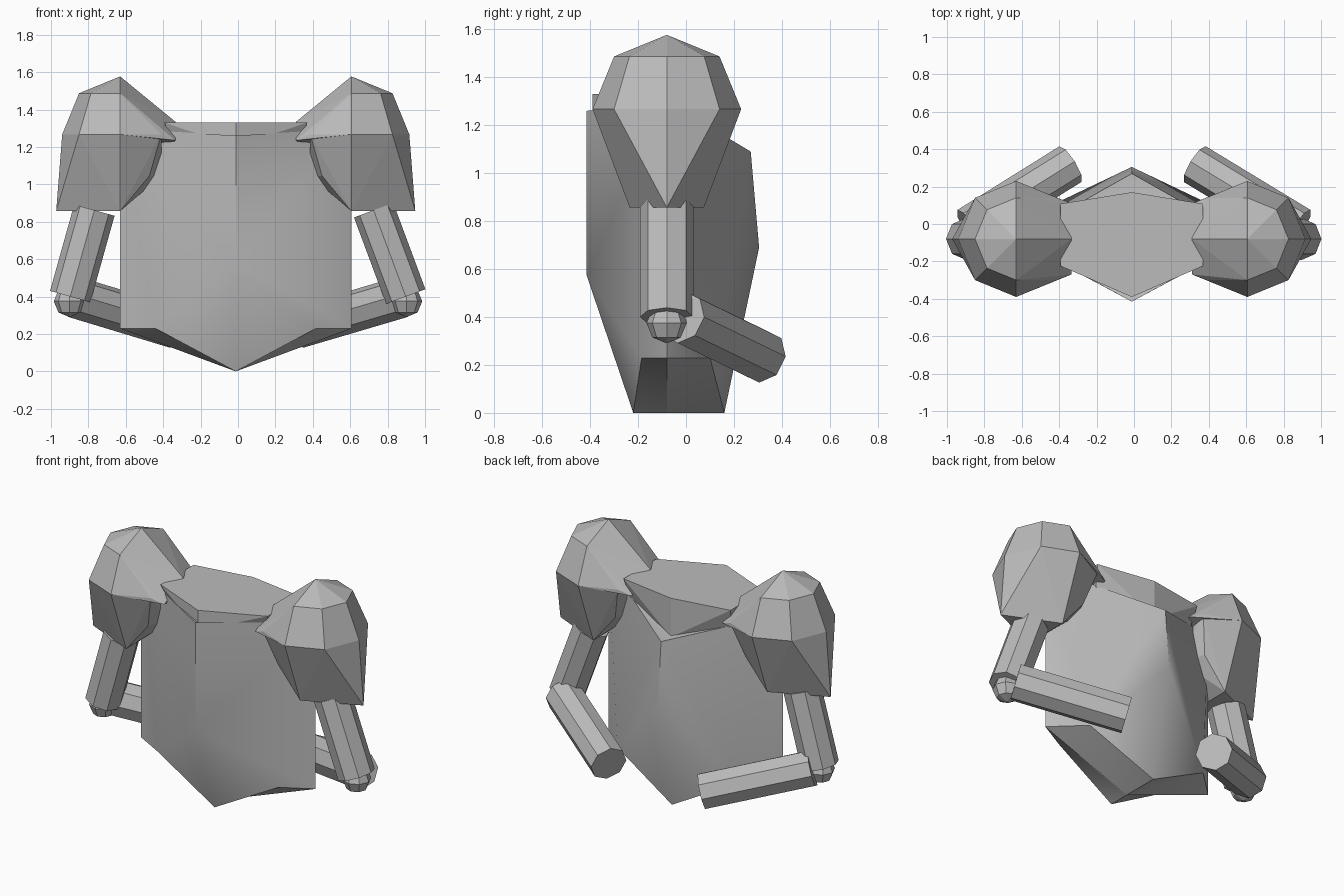
import bpy, bmesh, math
from mathutils import Vector

if "Cube" in bpy.data.objects:
    bpy.data.objects.remove(bpy.data.objects["Cube"])

grey = bpy.data.materials.new("armour grey")
grey.diffuse_color = (0.5, 0.5, 0.5, 1)
grey.use_nodes = True
grey.node_tree.nodes["Principled BSDF"].inputs["Base Color"].default_value = grey.diffuse_color
CX = -0.012  # centre line of the torso
CY = -0.08   # depth of the shoulder and side seams


def finish(bm, name, smooth=False):
    bmesh.ops.recalc_face_normals(bm, faces=bm.faces[:])
    me = bpy.data.meshes.new(name)
    bm.to_mesh(me)
    bm.free()
    me.materials.append(grey)
    ob = bpy.data.objects.new(name, me)
    bpy.context.collection.objects.link(ob)
    if smooth:
        bpy.context.view_layer.objects.active = ob
        ob.select_set(True)
        bpy.ops.object.shade_smooth_by_angle(angle=math.radians(40))
        ob.select_set(False)
    return ob


def hull(name, pts):
    bm = bmesh.new()
    for p in pts:
        bm.verts.new(p)
    bmesh.ops.convex_hull(bm, input=bm.verts[:])
    loose = [v for v in bm.verts if not v.link_faces]
    bmesh.ops.delete(bm, geom=loose, context='VERTS')
    bmesh.ops.dissolve_limit(bm, angle_limit=0.01, verts=bm.verts[:], edges=bm.edges[:])
    return finish(bm, name)


def tube(name, a, b, radius):
    a, b = Vector(a), Vector(b)
    bm = bmesh.new()
    bmesh.ops.create_cone(bm, cap_ends=True, segments=8, radius1=radius,
                          radius2=radius, depth=(b - a).length)
    rot = (b - a).to_track_quat('Z', 'Y')
    for v in bm.verts:
        v.co = rot @ v.co + (a + b) / 2
    return finish(bm, name)


# torso: one half by named corners, mirrored across the centre line
P = dict(
    front_top=(0, -0.415, 1.26), front_mid=(0, -0.415, 0.575), front_low=(0, -0.22, 0),
    base=(0, CY, 0), back_low=(0, 0.16, 0), back_mid=(0, 0.305, 0.69),
    back_top=(0, 0.27, 1.09), ledge=(0, 0.17, 1.09),
    side_top=(0.62, CY, 1.30), side_low=(0.62, CY, 0.23),
    hip_front=(0.43, -0.185, 0.23), hip_back=(0.43, 0.10, 0.23))
FACES = ["front_top front_mid hip_front side_low side_top",
         "front_mid front_low hip_front", "front_low base hip_front",
         "hip_front base side_low", "side_low base hip_back",
         "hip_back base back_low", "hip_back back_low back_mid",
         "hip_back back_mid back_top", "hip_back back_top side_top",
         "side_low hip_back side_top",
         "back_top ledge side_top", "ledge front_top side_top"]
bm = bmesh.new()
for s in (1, -1):
    vs = {k: bm.verts.new((CX + s * p[0], p[1], p[2])) for k, p in P.items()}
    for f in FACES:
        bm.faces.new([vs[k] for k in f.split()])
bmesh.ops.remove_doubles(bm, verts=bm.verts[:], dist=0.0005)
finish(bm, "torso", smooth=True)

# collar block on top of the torso
COLLAR = [(0, -0.39, 1.33), (0.38, -0.225, 1.33), (0.38, 0.108, 1.33), (0, 0.17, 1.33),
          (0, -0.39, 1.20), (0.36, -0.20, 1.25), (0.36, 0.07, 1.20), (0, 0.17, 1.08)]
hull("collar", [(CX + s * x, y, z) for x, y, z in COLLAR for s in (1, -1)])

# shoulder pads: faceted dome and sleeve, plus a wedge running to the collar
# (x is measured outward from the pad centre; y is mirrored)
DOME = [(0, 0, 1.577), (0.22, 0, 1.487), (0.156, 0.156, 1.487), (0, 0.22, 1.487),
        (0.31, 0, 1.267), (0.22, 0.22, 1.267), (0, 0.31, 1.267), (-0.22, 0.22, 1.267),
        (-0.22, 0, 1.045), (-0.156, 0.156, 1.045),
        (0, 0.155, 0.857), (0.342, 0, 0.857)]
WEDGE = [(0, 0, 1.577), (0, 0.22, 1.487), (0, 0.31, 1.267), (-0.22, 0.22, 1.267),
         (-0.295, 0.19, 1.235), (-0.295, 0, 1.335), (-0.26, 0, 1.2)]
for side, s in (("left", -1), ("right", 1)):
    px = CX + s * 0.618
    for part, pts in (("_shoulder_pad", DOME), ("_shoulder_wedge", WEDGE)):
        hull(side + part, [(px + s * x, CY + m * y, z) for x, y, z in pts for m in (1, -1)])

    # arm: upper arm, elbow ball and forearm reaching backwards
    top_x = 0.768 if s < 0 else 0.725
    tube(side + "_upper_arm", (s * top_x, CY, 0.862), (s * 0.897, CY, 0.40), 0.112)
    bm = bmesh.new()
    bmesh.ops.create_uvsphere(bm, u_segments=8, v_segments=4, radius=0.085)
    for v in bm.verts:
        v.co += Vector((s * 0.90, CY, 0.375))
    finish(bm, side + "_elbow")
    tube(side + "_forearm", (s * 0.885, -0.02, 0.40),
         (s * (0.34 if s < 0 else 0.325), 0.32, 0.235), 0.112)
